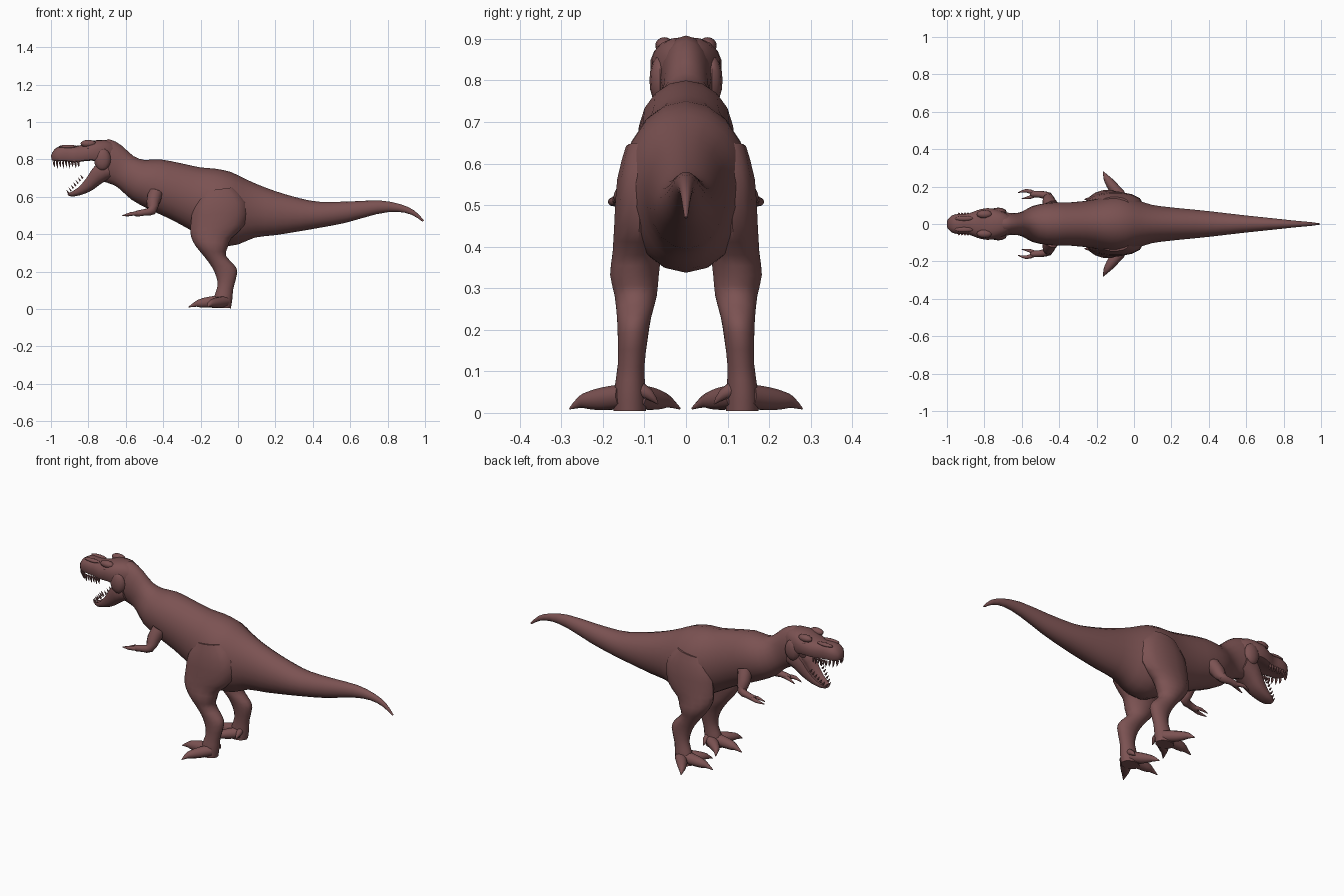
import bpy, bmesh, math
from mathutils import Vector

hide = bpy.data.materials.new("hide")
hide.diffuse_color = (0.2, 0.085, 0.085, 1)


def finish(name, bm, mirror=False, angle=40):
    bmesh.ops.recalc_face_normals(bm, faces=bm.faces)
    me = bpy.data.meshes.new(name)
    bm.to_mesh(me)
    bm.free()
    me.polygons.foreach_set("use_smooth", [True] * len(me.polygons))
    me.set_sharp_from_angle(angle=math.radians(angle))
    me.materials.append(hide)
    ob = bpy.data.objects.new(name, me)
    bpy.context.collection.objects.link(ob)
    if mirror:
        m = ob.modifiers.new("mirror", 'MIRROR')
        m.use_axis = (False, True, False)
        m.use_mirror_merge = False
    return ob


def skin(bm, rings):
    vs = [[bm.verts.new(p) for p in r] for r in rings]
    n = len(vs[0])
    for a, b in zip(vs, vs[1:]):
        for i in range(n):
            bm.faces.new((a[i], a[(i + 1) % n], b[(i + 1) % n], b[i]))
    bm.faces.new(vs[0])
    bm.faces.new(vs[-1])


def smooth_rows(rows, sub):
    """Catmull-Rom interpolation of rows of numbers."""
    out = []
    for i in range(len(rows) - 1):
        p = [rows[max(i - 1, 0)], rows[i], rows[i + 1], rows[min(i + 2, len(rows) - 1)]]
        for k in range(sub):
            t = k / sub
            out.append([0.5 * (2 * b + (c - a) * t + (2 * a - 5 * b + 4 * c - d) * t * t
                               + (3 * b - a - 3 * c + d) * t ** 3) for a, b, c, d in zip(*p)])
    return out + [list(rows[-1])]


def spow(v, e):
    return math.copysign(abs(v) ** e, v)


def loft(name, rows, n=18, e=1.0, dip_top=0, dip_bottom=0, mirror=False, sub=2):
    """Rows: edge point x,z, opposite edge point x,z, half width, y centre."""
    rings = []
    for x1, z1, x2, z2, w, y in smooth_rows(rows, sub):
        c = Vector(((x1 + x2) / 2, y, (z1 + z2) / 2))
        u = Vector(((x1 - x2) / 2, 0, (z1 - z2) / 2))
        ring = []
        for i in range(n):
            a = 2 * math.pi * i / n + math.pi / 2
            s = spow(math.sin(a), e)
            s *= 1 - (dip_top if s > 0 else dip_bottom) * s ** 4
            ring.append(c + u * s + Vector((0, w * spow(math.cos(a), e), 0)))
        rings.append(ring)
    bm = bmesh.new()
    skin(bm, rings)
    return finish(name, bm, mirror)


def tube(bm, rows, n=10, sub=2):
    """Rows: x, y, z, radius."""
    rows = smooth_rows(rows, sub)
    pts = [Vector(r[:3]) for r in rows]
    rings = []
    for i, p in enumerate(pts):
        t = (pts[min(i + 1, len(pts) - 1)] - pts[max(i - 1, 0)]).normalized()
        side = t.cross(Vector((0, 0, 1))).normalized()
        up = side.cross(t)
        rings.append([p + rows[i][3] * (side * math.cos(2 * math.pi * k / n) + up * math.sin(2 * math.pi * k / n))
                      for k in range(n)])
    skin(bm, rings)


def mid(rows):
    return [r + (0,) for r in rows]


# neck, trunk and tail
loft("body_and_tail", mid([
    (-.76, .88, -.76, .70, .05), (-.69, .908, -.73, .685, .064), (-.62, .872, -.67, .665, .058),
    (-.56, .818, -.63, .64, .066), (-.50, .797, -.57, .585, .098), (-.415, .80, -.48, .535, .115),
    (-.30, .778, -.36, .48, .118), (-.20, .757, -.25, .42, .13), (-.12, .75, -.16, .37, .15),
    (-.04, .733, -.09, .338, .155), (.03, .70, 0, .345, .13), (.10, .668, .09, .382, .104),
    (.20, .63, .20, .395, .09), (.33, .592, .33, .416, .077), (.44, .573, .44, .435, .065),
    (.60, .575, .58, .462, .047), (.76, .58, .74, .507, .03), (.87, .56, .85, .52, .018),
    (.945, .525, .93, .503, .011), (.995, .472, .985, .468, .004)]))

# skull with hollow palate
loft("upper_head", mid([
    (-.66, .885, -.68, .74, .05), (-.71, .905, -.73, .75, .074), (-.785, .898, -.78, .77, .086),
    (-.84, .876, -.84, .768, .074), (-.89, .872, -.88, .765, .056), (-.94, .873, -.93, .772, .055),
    (-.98, .856, -.97, .775, .045), (-1.0, .82, -.995, .79, .02)]), e=.8, dip_bottom=.5)

# open lower jaw with trough
jaw = [(-.70, .80, -.68, .70, .068), (-.77, .80, -.735, .668, .07), (-.82, .72, -.775, .638, .056),
       (-.865, .66, -.82, .616, .043), (-.90, .632, -.875, .602, .03), (-.914, .618, -.905, .605, .012)]
loft("lower_jaw", mid(jaw), e=.8, dip_top=.8)

# brow ridges, cheek bumps
bm = bmesh.new()
for loc, size in (((-.80, .052, .884), (.042, .022, .02)), ((-.725, .062, .80), (.045, .026, .06)),
                  ((-.91, .03, .868), (.05, .014, .01)), ((-.80, .066, .862), (.012, .012, .01))):
    new = bmesh.ops.create_uvsphere(bm, u_segments=12, v_segments=8, radius=1)["verts"]
    bmesh.ops.scale(bm, vec=size, verts=new)
    bmesh.ops.translate(bm, vec=loc, verts=new)
finish("brow_and_cheek", bm, True)

# teeth
bm = bmesh.new()
for i in range(9):
    t = i / 8
    x = -.985 + .13 * t
    y = .022 + .032 * min(1, t * 3)
    h = .026 if i % 2 else .02
    tube(bm, [(x, y, .79, .007), (x + .002, y, .775, .006), (x + .005, y, .778 - h, .001)], 6, 1)
for i in range(7):
    t = i / 6
    x, y, z = -.905 + .075 * t, .014 + .034 * t ** .7, .618 + .08 * t
    tube(bm, [(x, y, z, .006), (x - .012, y, z + .018, .001)], 6, 1)
finish("teeth", bm, True)

# legs: thigh, shin, ankle
loft("leg", [
    (-.18, .63, -.03, .65, .03, .115), (-.235, .55, .04, .57, .055, .112),
    (-.252, .46, .035, .45, .062, .112), (-.252, .39, -.035, .38, .06, .118),
    (-.225, .335, -.055, .33, .06, .124), (-.18, .28, -.065, .285, .052, .121),
    (-.14, .225, -.02, .235, .042, .125), (-.115, .17, -.004, .195, .037, .128),
    (-.11, .12, -.025, .11, .033, .132), (-.13, .06, -.03, .055, .038, .135),
    (-.14, .005, -.038, .004, .04, .135)], n=14, mirror=True)

# feet: three splayed toes and a small hind toe
bm = bmesh.new()
tube(bm, [(-.07, .15, .04, .03), (-.11, .195, .034, .029), (-.137, .232, .03, .022), (-.15, .252, .026, .015), (-.165, .28, .01, .002)])
tube(bm, [(-.08, .137, .042, .036), (-.16, .137, .036, .03), (-.205, .135, .03, .023), (-.225, .134, .026, .015), (-.265, .132, .01, .002)])
tube(bm, [(-.07, .12, .04, .03), (-.12, .085, .034, .028), (-.15, .058, .03, .021), (-.163, .042, .026, .014), (-.18, .014, .01, .002)])
tube(bm, [(-.065, .12, .06, .02), (-.06, .09, .045, .014), (-.065, .068, .022, .002)])
finish("foot", bm, True)

# short arms with two fingers
bm = bmesh.new()
tube(bm, [(-.44, .09, .62, .04), (-.455, .12, .57, .036), (-.462, .148, .525, .025),
          (-.50, .158, .517, .018), (-.54, .16, .51, .017), (-.555, .16, .508, .01)])
tube(bm, [(-.535, .165, .51, .012), (-.575, .178, .508, .01), (-.62, .168, .498, .002)])
tube(bm, [(-.53, .155, .51, .012), (-.56, .142, .508, .009), (-.60, .135, .495, .002)])
finish("arm", bm, True)
